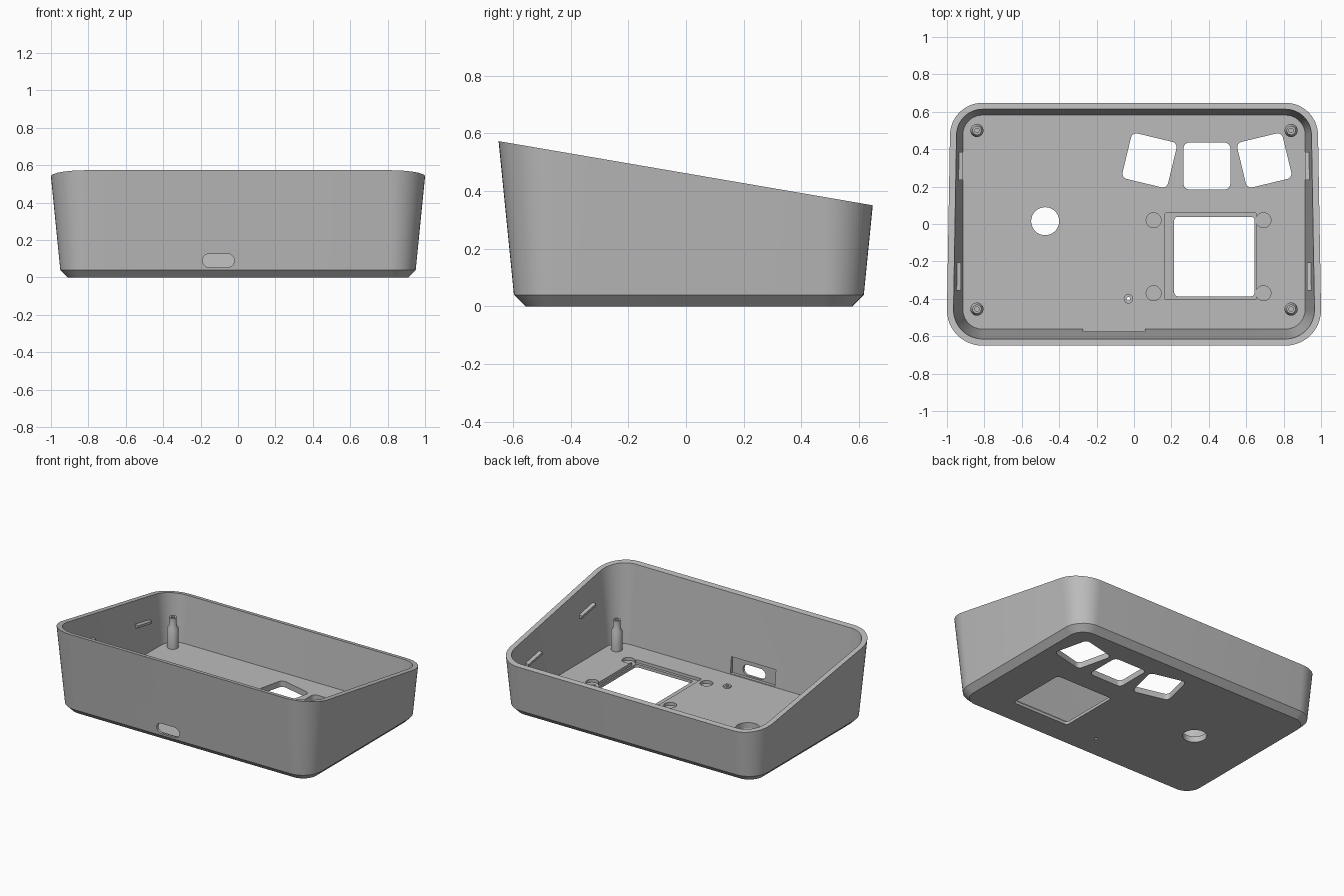
import bpy, bmesh, math
from mathutils import Matrix, Vector

cube = bpy.data.objects.get("Cube")
if cube:
    bpy.data.objects.remove(cube)

grey = bpy.data.materials.new("grey plastic")
grey.use_nodes = True
COLOR = (0.5, 0.5, 0.5, 1)
grey.diffuse_color = COLOR
grey.node_tree.nodes["Principled BSDF"].inputs["Base Color"].default_value = COLOR

FLOOR, WALL, DRAFT = 0.04, 0.035, 0.1
RIM_Z, RIM_SLOPE = 0.4615, 0.1715


def finish(name, bm):
    bmesh.ops.recalc_face_normals(bm, faces=bm.faces)
    mesh = bpy.data.meshes.new(name)
    bm.to_mesh(mesh)
    bm.free()
    mesh.materials.append(grey)
    obj = bpy.data.objects.new(name, mesh)
    bpy.context.collection.objects.link(obj)
    return obj


def smooth(obj):
    bpy.ops.object.select_all(action='DESELECT')
    obj.select_set(True)
    bpy.context.view_layer.objects.active = obj
    bpy.ops.object.shade_smooth_by_angle(angle=math.radians(30))


def rounded(hx, hy, r, n=12):
    """Outline of a rounded rectangle as 2D points."""
    pts = []
    for k, (sx, sy) in enumerate([(1, 1), (-1, 1), (-1, -1), (1, -1)]):
        for i in range(n + 1):
            a = math.pi / 2 * (k + i / n)
            pts.append((sx * (hx - r) + r * math.cos(a), sy * (hy - r) + r * math.sin(a)))
    return pts


def skin(bm, loops):
    """Join a stack of equal outlines into a closed solid."""
    rings = [[bm.verts.new(p) for p in loop] for loop in loops]
    n = len(rings[0])
    for a, b in zip(rings, rings[1:]):
        for i in range(n):
            j = (i + 1) % n
            bm.faces.new((a[i], a[j], b[j], b[i]))
    bm.faces.new(rings[0])
    bm.faces.new(rings[-1])


def body_loop(offset, z):
    return [Vector((x, y + 0.01, z))
            for x, y in rounded(0.95 + offset, 0.607 + offset, 0.14 + offset)]


def rim_loop(offset):
    """Follow the drafted wall up to the sloping rim plane."""
    out = []
    for p, q in zip(body_loop(offset, FLOOR), body_loop(offset + DRAFT, FLOOR + 1)):
        s = (RIM_Z - RIM_SLOPE * p.y - p.z) / (1 + RIM_SLOPE * (q.y - p.y))
        out.append(p.lerp(q, s))
    return out


# Open tray with chamfered base, drafted walls and sloping rim
bm = bmesh.new()
skin(bm, [body_loop(-0.04, 0), body_loop(0, 0.04), rim_loop(0),
          rim_loop(-WALL), body_loop(-WALL, FLOOR)])
shell = finish("tray_shell", bm)


def cut(hx, hy, r, matrix, lo, hi):
    """Subtract a rounded prism from the shell."""
    bm = bmesh.new()
    outline = rounded(hx, hy, r, 8)
    if hx == r or hy == r:
        outline = [p for i, p in enumerate(outline)
                   if (Vector(p) - Vector(outline[i - 1])).length > 1e-5]
    skin(bm, [[(x, y, z) for x, y in outline] for z in (lo, hi)])
    bm.transform(matrix)
    cutter = finish("cutter", bm)
    cutter.hide_render = True
    mod = shell.modifiers.new("cut", 'BOOLEAN')
    mod.operation = 'DIFFERENCE'
    mod.solver = 'EXACT'
    mod.object = cutter
    bpy.context.view_layer.objects.active = shell
    bpy.ops.object.modifier_apply(modifier=mod.name)
    bpy.data.objects.remove(cutter)


def at(x, y, degrees=0):
    return Matrix.Translation((x, y, 0)) @ Matrix.Rotation(math.radians(degrees), 4, 'Z')


# Three button openings, the outer two turned
for x, y, turn in [(0.083, 0.34, -13.5), (0.39, 0.31, 0), (0.697, 0.34, 13.5)]:
    cut(0.125, 0.125, 0.03, at(x, y, turn), -0.1, 0.1)

# Display window with its seat and corner pockets
cut(0.245, 0.2325, 0.01, at(0.41, -0.1725), 0.02, 0.1)
cut(0.215, 0.2125, 0.02, at(0.43, -0.174), -0.1, 0.1)
for x in (0.105, 0.692):
    for y in (0.02, -0.37):
        cut(0.04, 0.04, 0.04, at(x, y), 0.02, 0.1)

# Round opening and small screw hole
cut(0.075, 0.075, 0.075, at(-0.475, 0.015), -0.1, 0.1)
cut(0.01, 0.01, 0.01, at(-0.03, -0.4), -0.1, 0.1)

# Cable slot through the front wall, with a connector pocket inside
upright = Matrix.Translation((-0.105, 0, 0.09)) @ Matrix.Rotation(math.pi / 2, 4, 'X')
cut(0.085, 0.036, 0.036, upright, 0.5, 0.75)
pocket = Matrix.Translation((-0.107, 0, 0.1)) @ Matrix.Rotation(math.pi / 2, 4, 'X')
cut(0.167, 0.055, 0.003, pocket, 0.5, 0.583)
smooth(shell)


def lathe(name, profile, x, y, n=32):
    """Turned part from (radius, height) points, closed into a ring."""
    bm = bmesh.new()
    rings = [[bm.verts.new((r * math.cos(math.tau * i / n), r * math.sin(math.tau * i / n), z))
              for i in range(n)] for r, z in profile]
    for a, b in zip(rings, rings[1:] + rings[:1]):
        for i in range(n):
            j = (i + 1) % n
            bm.faces.new((a[i], a[j], b[j], b[i]))
    obj = finish(name, bm)
    obj.location = (x, y, 0)
    smooth(obj)
    return obj


# Stepped screw posts in the corners
POST = [(0.035, 0.035), (0.035, 0.17), (0.024, 0.19), (0.024, 0.245), (0.012, 0.245), (0.012, 0.035)]
for side, x in (("left", 0.84), ("right", -0.84)):
    for end, y in (("front", -0.455), ("back", 0.5)):
        lathe(f"{end}_{side}_post", POST, x, y)

# Low boss round the small screw hole
lathe("small_boss", [(0.025, 0.035), (0.025, 0.05), (0.01, 0.05), (0.01, 0.035)], -0.03, -0.4)

# Snap ridges on the side walls, parallel to the rim
for side, sx in (("left", 1), ("right", -1)):
    for end, y in (("front", -0.28), ("back", 0.31)):
        z = RIM_Z - RIM_SLOPE * y - 0.165
        inner = 0.95 - WALL + DRAFT * (z - FLOOR)
        bm = bmesh.new()
        bmesh.ops.create_cube(bm, size=1)
        for v in bm.verts:
            # the inward face is narrower than the root
            tall = 0.016 if v.co.x < 0 else 0.032
            v.co = Vector((sx * (inner - 0.004 + v.co.x * 0.032), y + v.co.y * 0.15,
                           z + v.co.z * tall - v.co.y * 0.15 * RIM_SLOPE))
        finish(f"{end}_{side}_snap_ridge", bm)
